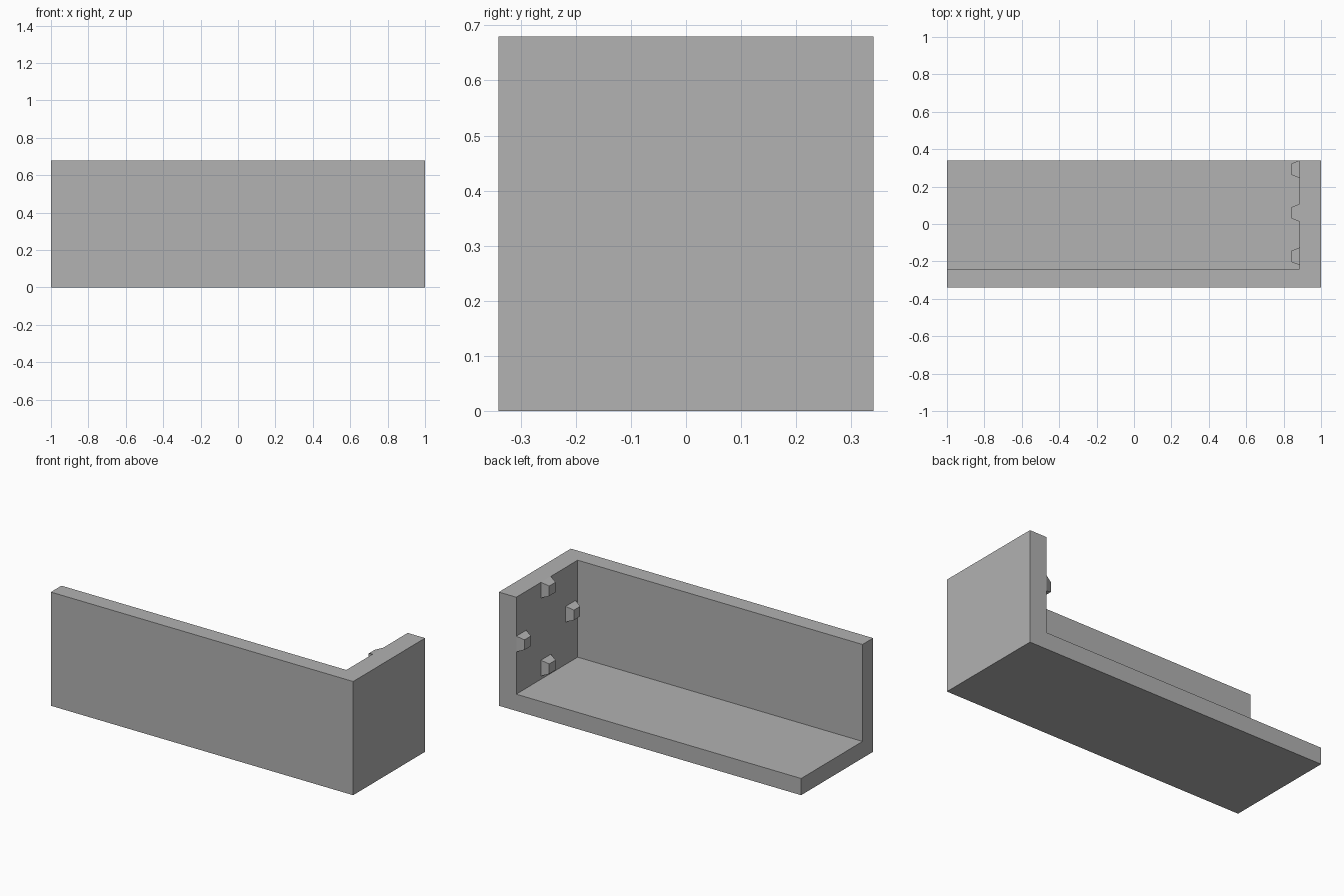
import bpy
import bmesh
from math import cos, sin, pi

cube = bpy.data.objects.get("Cube")
if cube:
    bpy.data.objects.remove(cube, do_unlink=True)

grey = bpy.data.materials.new("plain grey")
grey.use_nodes = True
colour = (0.445, 0.445, 0.445, 1)
grey.diffuse_color = colour
grey.node_tree.nodes["Principled BSDF"].inputs["Base Color"].default_value = colour

HALF, DEPTH, HEIGHT = 1.0, 0.34, 0.68
SLAB, END = 0.10, 0.115
INNER_X = HALF - END


def finish(bm, name):
    bmesh.ops.recalc_face_normals(bm, faces=bm.faces)
    mesh = bpy.data.meshes.new(name)
    bm.to_mesh(mesh)
    bm.free()
    mesh.materials.append(grey)
    obj = bpy.data.objects.new(name, mesh)
    bpy.context.collection.objects.link(obj)
    return obj


def prism(bm, profile, x0, x1):
    """Extrude a y-z profile along x."""
    face = bm.faces.new([bm.verts.new((x0, y, z)) for y, z in profile])
    out = bmesh.ops.extrude_face_region(bm, geom=[face])
    tip = [v for v in out["geom"] if isinstance(v, bmesh.types.BMVert)]
    bmesh.ops.translate(bm, vec=(x1 - x0, 0, 0), verts=tip)
    return tip


# L-shaped trough: floor and front wall, closed by the end wall
bm = bmesh.new()
prism(bm, [(-DEPTH, 0), (DEPTH, 0), (DEPTH, SLAB), (SLAB - DEPTH, SLAB),
           (SLAB - DEPTH, HEIGHT), (-DEPTH, HEIGHT)], -HALF, HALF)
# Grow the end wall out of the step so that the body stays one solid
body = finish(bm, "floor_and_front_wall")

bm = bmesh.new()
prism(bm, [(SLAB - DEPTH, SLAB), (DEPTH, SLAB), (DEPTH, HEIGHT),
           (SLAB - DEPTH, HEIGHT)], INNER_X, HALF)
wall = finish(bm, "end_wall")

# Join the two solids into one clean body
union = body.modifiers.new("join", "BOOLEAN")
union.operation = "UNION"
union.solver = "EXACT"
union.object = wall
bpy.context.view_layer.update()
joined = bpy.data.meshes.new_from_object(
    body.evaluated_get(bpy.context.evaluated_depsgraph_get()))
body.modifiers.clear()
body.data = joined
body.name = "bracket_body"
bpy.data.objects.remove(wall, do_unlink=True)

# Four tapered pegs in a ring on the inside of the end wall
PEG_BASE, PEG_TIP, PEG_LENGTH, RING = 0.047, 0.03, 0.043, 0.233
ring_y, ring_z = 0.06, 0.40
for i, side in enumerate(("back", "upper", "front", "lower")):
    y = ring_y + RING * cos(i * pi / 2)
    z = ring_z + RING * sin(i * pi / 2)
    b = PEG_BASE
    bm = bmesh.new()
    tip = prism(bm, [(y - b, z - b), (y + b, z - b), (y + b, z + b),
                     (y - b, z + b)], INNER_X, INNER_X - PEG_LENGTH)
    for v in tip:
        v.co.y = y + (v.co.y - y) * PEG_TIP / PEG_BASE
        v.co.z = z + (v.co.z - z) * PEG_TIP / PEG_BASE
    finish(bm, side + "_peg")
